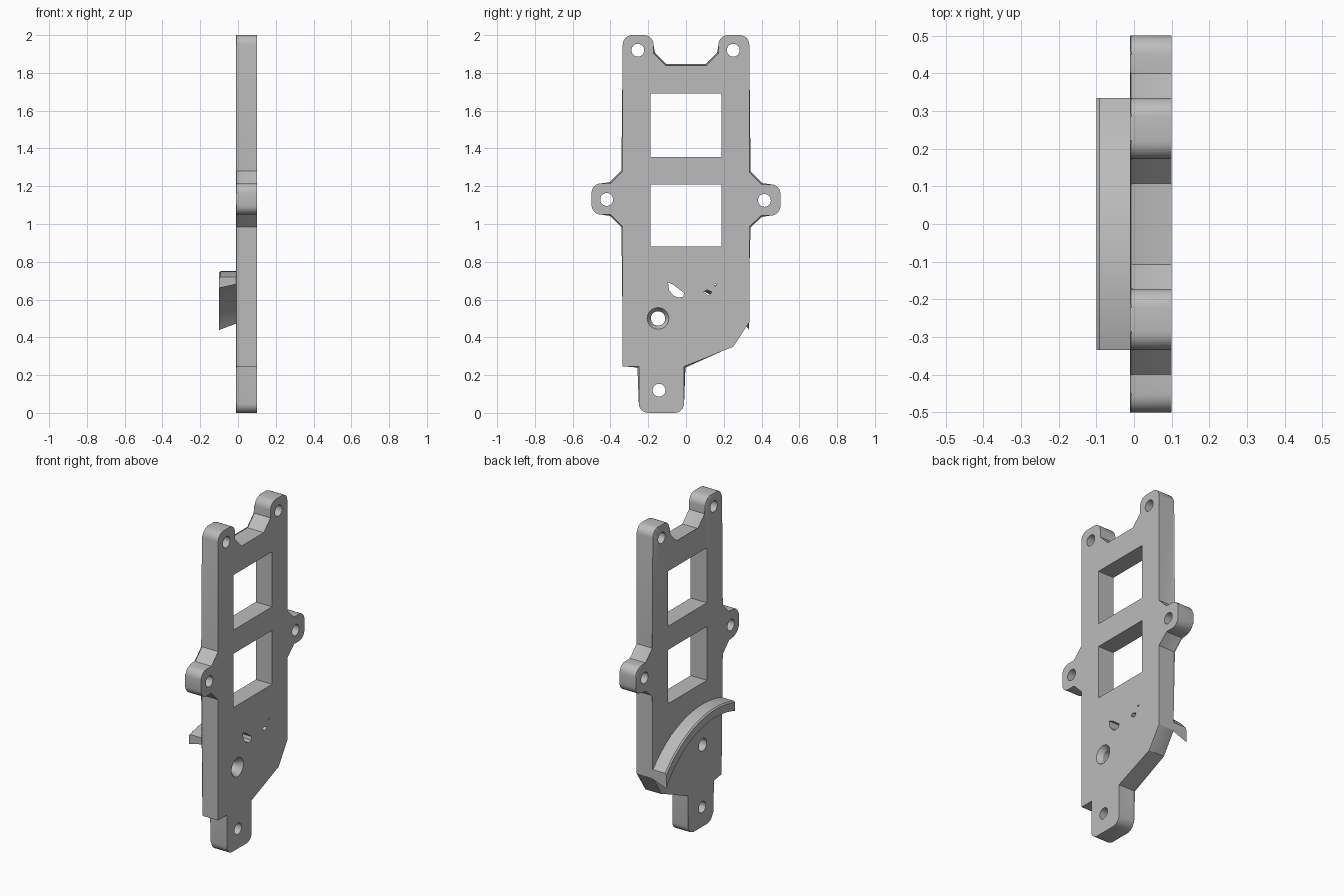
import bpy, bmesh
from math import sin, cos, pi, radians
from mathutils import Vector

if "Cube" in bpy.data.objects:
    bpy.data.objects.remove(bpy.data.objects["Cube"])

grey = bpy.data.materials.new("plain grey")
grey.use_nodes = True
grey.diffuse_color = (0.5, 0.5, 0.5, 1)
grey.node_tree.nodes["Principled BSDF"].inputs["Base Color"].default_value = (0.5, 0.5, 0.5, 1)

BACK, FRONT = -0.01, 0.1      # the two broad sides of the plate


def make(name, bm):
    bmesh.ops.recalc_face_normals(bm, faces=bm.faces)
    me = bpy.data.meshes.new(name)
    bm.to_mesh(me)
    bm.free()
    ob = bpy.data.objects.new(name, me)
    bpy.context.collection.objects.link(ob)
    me.materials.append(grey)
    return ob


def rounded(points, steps=6):
    """Points are (y, z) or (y, z, corner radius)."""
    out = []
    for i, p in enumerate(points):
        c = Vector(p[:2])
        if len(p) == 2:
            out.append(c)
            continue
        a = c + (Vector(points[i - 1][:2]) - c).normalized() * p[2]
        b = c + (Vector(points[(i + 1) % len(points)][:2]) - c).normalized() * p[2]
        centre = a + b - c
        for k in range(steps + 1):
            t = k / steps * pi / 2
            out.append(centre + (a - centre) * cos(t) + (b - centre) * sin(t))
    return out


def loft(bm, rings, closed=False):
    """Skin a row of equal vertex rings, capping both ends."""
    rows = [[bm.verts.new(v) for v in ring] for ring in rings]
    for r0, r1 in zip(rows, rows[1:]):
        for i in range(len(r0)):
            j = (i + 1) % len(r0)
            bm.faces.new((r0[i], r0[j], r1[j], r1[i]))
    caps = [bm.faces.new(rows[0]), bm.faces.new(rows[-1])]
    return caps


def circle(x, y, z, r, n=32):
    return [(x, y + r * cos(2 * pi * i / n), z + r * sin(2 * pi * i / n)) for i in range(n)]


def prism(bm, pts, x0, x1):
    return loft(bm, [[(x, p[0], p[1]) for p in pts] for x in (x0, x1)])


# Plate outline with mounting ears and bottom tab
R = 0.05
outline = rounded([
    (-0.335, 2.0, R), (-0.172, 2.0, R), (-0.172, 1.905), (-0.107, 1.84),
    (0.107, 1.84), (0.172, 1.905), (0.172, 2.0, R), (0.335, 2.0, R),
    (0.335, 1.275), (0.4, 1.21), (0.5, 1.21, R), (0.5, 1.045, R), (0.4, 1.045),
    (0.335, 0.985), (0.335, 0.48), (0.25, 0.35), (-0.01, 0.245),
    (-0.01, 0.0, R), (-0.25, 0.0, R), (-0.25, 0.245), (-0.335, 0.245),
    (-0.335, 0.985), (-0.4, 1.05), (-0.5, 1.05, R), (-0.5, 1.215, R),
    (-0.4, 1.215), (-0.335, 1.28)])
bm = bmesh.new()
back_cap = prism(bm, outline, BACK, FRONT)[0]
bmesh.ops.bevel(bm, geom=list(back_cap.edges), offset=0.007, segments=2,
                affect='EDGES', profile=0.5)
plate = make("mounting_plate", bm)

# Cutter: windows, screw holes, countersunk hole and small slots
bm = bmesh.new()
for z0, z1 in ((0.88, 1.21), (1.355, 1.692)):
    prism(bm, [(-0.188, z0), (0.188, z0), (0.188, z1), (-0.188, z1)], -0.2, 0.2)
for y, z in ((-0.255, 1.92), (0.25, 1.92), (-0.42, 1.13), (0.415, 1.125), (-0.143, 0.12)):
    loft(bm, [circle(x, y, z, 0.034) for x in (-0.2, 0.2)])
loft(bm, [circle(x, -0.148, 0.5, r)
          for x, r in ((-0.2, 0.038), (0.07, 0.038), (0.101, 0.058), (0.2, 0.058))])
prism(bm, [(-0.095, 0.69), (-0.09, 0.65), (-0.065, 0.62), (-0.04, 0.61),
           (-0.015, 0.615), (-0.01, 0.635), (-0.07, 0.68)], -0.2, 0.2)
prism(bm, [(0.093, 0.64), (0.12, 0.62), (0.137, 0.64), (0.11, 0.652)], -0.2, 0.2)
loft(bm, [circle(x, 0.155, 0.678, 0.006, 8) for x in (-0.2, 0.2)])
cutter = make("hole_cutter", bm)

mod = plate.modifiers.new("holes", 'BOOLEAN')
mod.operation = 'DIFFERENCE'
mod.solver = 'EXACT'
mod.object = cutter
bpy.context.view_layer.objects.active = plate
plate.select_set(True)
bpy.ops.object.modifier_apply(modifier=mod.name)
bpy.data.objects.remove(cutter)

# Curved rib on the back, swept about the bottom hole and trimmed at the plate sides
profile = [(0.0, 0.595), (-0.1, 0.574), (-0.1, 0.622), (-0.092, 0.63), (0.0, 0.63)]
bm = bmesh.new()
rings = []
for k in range(49):
    a = radians(-24 + 90 * k / 48)
    rings.append([(x, -0.143 + r * sin(a), 0.12 + r * cos(a)) for x, r in profile])
loft(bm, rings)
for side in (-1, 1):
    cut = bmesh.ops.bisect_plane(bm, geom=bm.verts[:] + bm.edges[:] + bm.faces[:],
                                 plane_co=(0, side * 0.334, 0), plane_no=(0, side, 0),
                                 clear_outer=True)
    edges = [e for e in cut["geom_cut"] if isinstance(e, bmesh.types.BMEdge)]
    bmesh.ops.contextual_create(bm, geom=edges)
rib = make("curved_rib", bm)

for ob in (plate, rib):
    bpy.ops.object.select_all(action='DESELECT')
    ob.select_set(True)
    bpy.context.view_layer.objects.active = ob
    bpy.ops.object.shade_smooth_by_angle(angle=radians(30))
